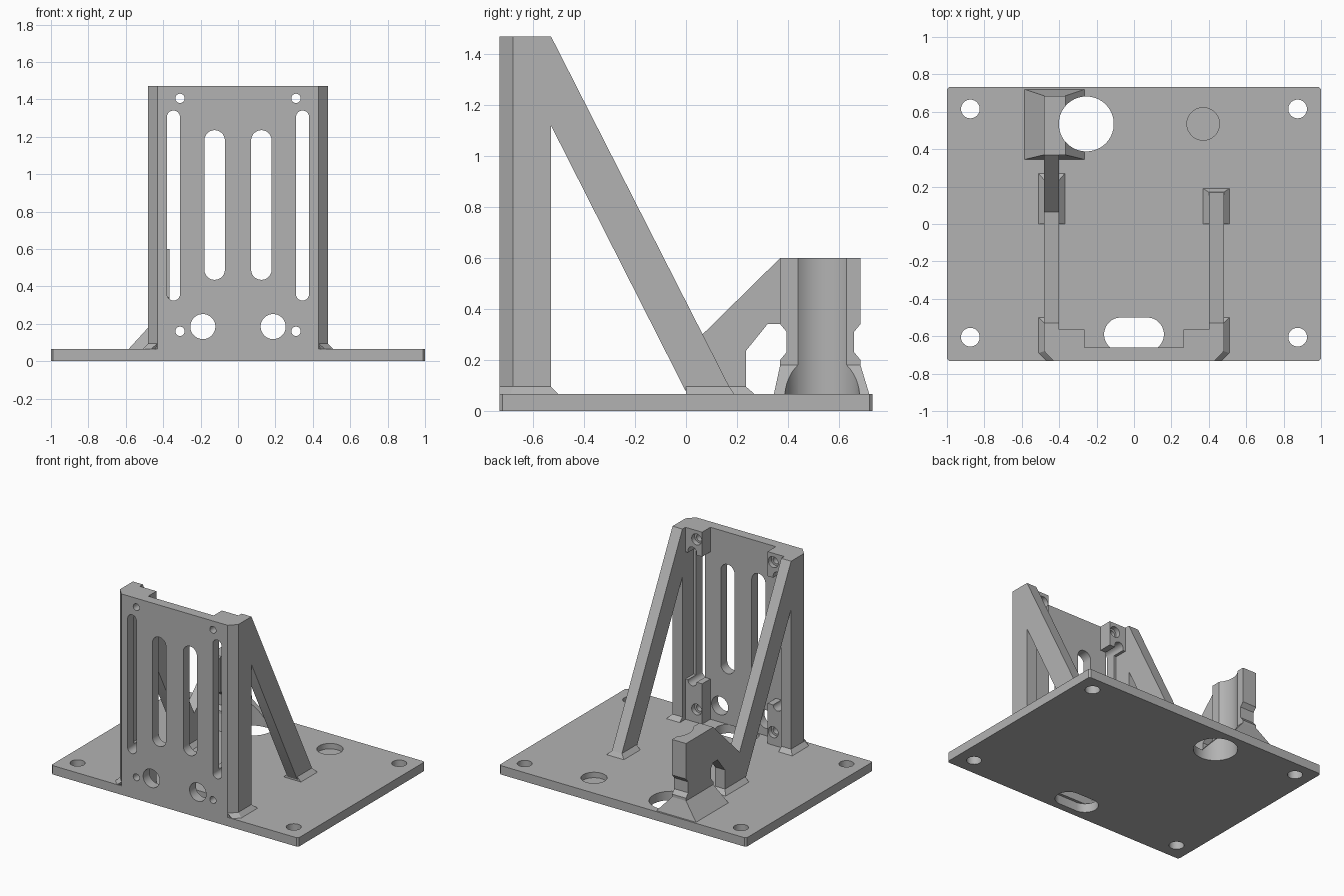
import bpy, bmesh
from math import pi, cos, sin
from mathutils import Vector

cube = bpy.data.objects.get("Cube")
if cube:
    bpy.data.objects.remove(cube, do_unlink=True)

grey = bpy.data.materials.new("plain grey")
grey.use_nodes = True
colour = (0.45, 0.45, 0.45, 1)
grey.diffuse_color = colour
grey.node_tree.nodes["Principled BSDF"].inputs["Base Color"].default_value = colour

BASE_TOP, TOP, FRONT = 0.065, 1.47, -0.733
FLARE = 0.03


def finish(name, bm):
    bmesh.ops.recalc_face_normals(bm, faces=bm.faces)
    mesh = bpy.data.meshes.new(name)
    bm.to_mesh(mesh)
    bm.free()
    mesh.materials.append(grey)
    obj = bpy.data.objects.new(name, mesh)
    bpy.context.collection.objects.link(obj)
    return obj


def place(axis, u, v, w):
    return {"x": (w, u, v), "y": (u, w, v), "z": (u, v, w)}[axis]


def add_prism(bm, outline, axis, start, end):
    face = bm.faces.new([bm.verts.new(place(axis, u, v, start)) for u, v in outline])
    grown = bmesh.ops.extrude_face_region(bm, geom=[face])["geom"]
    verts = [g for g in grown if isinstance(g, bmesh.types.BMVert)]
    bmesh.ops.translate(bm, verts=verts, vec=Vector(place(axis, 0, 0, end - start)))


def prisms(name, outlines, axis, start, end):
    bm = bmesh.new()
    for outline in outlines:
        add_prism(bm, outline, axis, start, end)
    return finish(name, bm)


def hull(name, layers):
    """Convex solid through outlines given as (z, points)."""
    bm = bmesh.new()
    for z, points in layers:
        for x, y in points:
            bm.verts.new((x, y, z))
    bmesh.ops.convex_hull(bm, input=bm.verts)
    bmesh.ops.dissolve_limit(bm, angle_limit=0.01, verts=bm.verts, edges=bm.edges)
    return finish(name, bm)


def rect(u0, u1, v0, v1):
    return [(u0, v0), (u1, v0), (u1, v1), (u0, v1)]


def stadium(u, v, half_u, half_v, steps=24):
    """Rounded slot outline; equal half sizes give a circle."""
    r = min(half_u, half_v)
    du, dv = half_u - r, half_v - r
    points = []
    for i in range(2 * steps):
        a = pi * (i + 0.5) / steps
        points.append((u + r * cos(a) + (du if cos(a) > 0 else -du),
                       v + r * sin(a) + (dv if sin(a) > 0 else -dv)))
    return points


def circle(u, v, r):
    return stadium(u, v, r, r)


def cut(target, outlines, axis, start, end):
    cutter = prisms("cutter", outlines, axis, start, end)
    cutter.hide_render = True
    mod = target.modifiers.new("cut", "BOOLEAN")
    mod.operation, mod.solver, mod.object = "DIFFERENCE", "EXACT", cutter
    bpy.context.view_layer.objects.active = target
    bpy.ops.object.modifier_apply(modifier=mod.name)
    bpy.data.objects.remove(cutter, do_unlink=True)


# Base plate with through holes, cable slot and one blind hole
c = 0.012
base = prisms("base_plate", [[(-1 + c, FRONT), (1 - c, FRONT), (1, FRONT + c), (1, -FRONT - c),
                              (1 - c, -FRONT), (-1 + c, -FRONT), (-1, -FRONT - c), (-1, FRONT + c)]],
              "z", 0, BASE_TOP)
big_hole = circle(-0.255, 0.535, 0.147)
corner_holes = [circle(x, y, 0.05) for x in (-0.875, 0.875) for y in (-0.605, 0.615)]
cut(base, corner_holes + [big_hole, stadium(0, -0.59, 0.16, 0.09)], "z", -0.1, 0.2)
cut(base, [circle(0.37, 0.535, 0.087)], "z", 0.025, 0.2)

# Front panel with chamfered front corners
panel = prisms("front_panel", [[(-0.43, FRONT), (0.43, FRONT), (0.48, -0.68), (0.48, -0.66),
                                (-0.48, -0.66), (-0.48, -0.68)]], "z", BASE_TOP, TOP)
side_slots = [stadium(s * 0.345, 0.832, 0.035, 0.508) for s in (-1, 1)]
middle_slots = [stadium(s * 0.125, 0.835, 0.055, 0.4) for s in (-1, 1)]
cable_holes = [circle(s * 0.188, 0.185, 0.067) for s in (-1, 1)]
screw_spots = [(s * 0.31, z) for s in (-1, 1) for z in (0.16, 1.405)]
screw_holes = [circle(x, z, 0.025) for x, z in screw_spots]
cut(panel, side_slots + middle_slots + cable_holes + screw_holes, "y", -0.9, -0.5)

# Screw bosses on the back of the panel
for side, s in (("left", 1), ("right", -1)):
    for level, z0, z1 in (("lower", BASE_TOP, 0.36), ("upper", 1.29, TOP)):
        boss = prisms(f"{level}_{side}_boss", [rect(s * 0.265, s * 0.4, z0, z1)],
                      "y", -0.66, -0.565)
        cut(boss, side_slots + screw_holes, "y", -0.9, -0.5)
        cut(boss, [circle(x, z, 0.04) for x, z in screw_spots], "y", -0.6, -0.5)

# Side frames: upright, sloping strut and flared feet
for side, s in (("left", 1), ("right", -1)):
    xi, xo = s * 0.4, s * 0.48
    prisms(f"{side}_upright", [rect(-0.66, -0.53, BASE_TOP, TOP)], "x", xi, xo)
    prisms(f"{side}_strut", [[(-0.53, TOP), (-0.53, 1.12), (0.005, BASE_TOP),
                              (0.185, BASE_TOP)]], "x", xi, xo)
    foot_top = [(xi, FRONT + FLARE), (s * 0.43, FRONT), (xo, -0.68), (xo, -0.53), (xi, -0.53)]
    foot_low = [(xi, FRONT + FLARE), (s * 0.465, FRONT), (xo + s * FLARE, -0.69),
                (xo + s * FLARE, -0.5), (xi, -0.5)]
    hull(f"{side}_upright_foot", [(BASE_TOP, foot_low), (BASE_TOP + FLARE, foot_top)])
    end = 0.17 if s > 0 else 0.235
    hull(f"{side}_strut_foot", [
        (BASE_TOP, rect(xi - s * FLARE, xo + s * FLARE, 0, end + (0.02 if s > 0 else 0.035))),
        (BASE_TOP + FLARE, rect(xi, xo, 0, end))])

# Arm joining the right strut to the tower
prisms("tower_arm", [[(0.185, BASE_TOP), (0.235, BASE_TOP), (0.235, 0.235), (0.32, 0.34),
                      (0.37, 0.34), (0.37, 0.6), (0.065, 0.3)]], "x", -0.48, -0.4)

# Tower with a waist, hollowed by the round hole beside it
tower = prisms("tower", [[(0.37, BASE_TOP), (0.685, BASE_TOP), (0.685, 0.2), (0.66, 0.23),
                          (0.66, 0.31), (0.685, 0.34), (0.685, 0.6), (0.37, 0.6),
                          (0.37, 0.34), (0.395, 0.31), (0.395, 0.23), (0.37, 0.2)]],
               "x", -0.48, -0.367)
foot = hull("tower_foot", [(BASE_TOP, rect(-0.585, -0.265, 0.345, 0.72)),
                           (BASE_TOP + FLARE, rect(-0.555, -0.295, 0.37, 0.685)),
                           (0.18, rect(-0.48, -0.367, 0.37, 0.685))])
for part in (tower, foot):
    cut(part, [big_hole], "z", 0, 0.8)

# Smooth the round walls, keep the edges sharp
for obj in bpy.context.collection.objects:
    if obj.type == "MESH" and obj.data.materials and obj.data.materials[0] == grey:
        bpy.ops.object.select_all(action="DESELECT")
        obj.select_set(True)
        bpy.context.view_layer.objects.active = obj
        bpy.ops.object.shade_smooth_by_angle()
